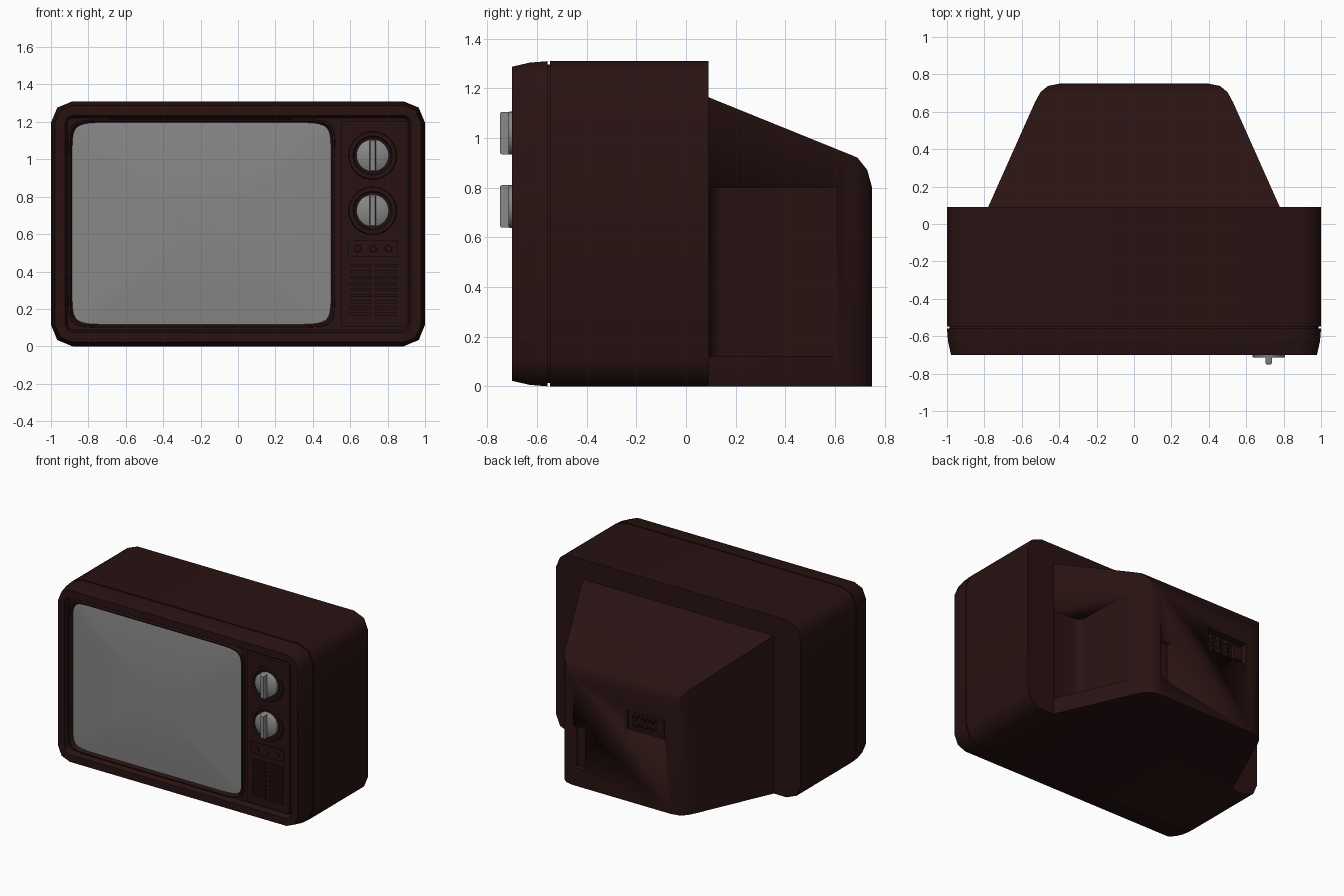
import bpy, bmesh, math
from mathutils import Vector

if "Cube" in bpy.data.objects:
    bpy.data.objects.remove(bpy.data.objects["Cube"])


def material(name, rgb):
    m = bpy.data.materials.new(name)
    m.diffuse_color = (*rgb, 1)
    m.use_nodes = True
    m.node_tree.nodes["Principled BSDF"].inputs["Base Color"].default_value = m.diffuse_color
    return m


BROWN = material("dark brown plastic", (0.022, 0.0062, 0.006))
GREY = material("grey glass and metal", (0.25, 0.245, 0.245))


def finish(name, bm, mat, angle=50):
    bmesh.ops.recalc_face_normals(bm, faces=bm.faces)
    me = bpy.data.meshes.new(name)
    bm.to_mesh(me)
    bm.free()
    me.materials.append(mat)
    ob = bpy.data.objects.new(name, me)
    bpy.context.collection.objects.link(ob)
    bpy.ops.object.select_all(action='DESELECT')
    ob.select_set(True)
    bpy.context.view_layer.objects.active = ob
    bpy.ops.object.shade_smooth_by_angle(angle=math.radians(angle))
    return ob


def loft(name, loops, mat, caps=(True, True), angle=50):
    bm = bmesh.new()
    rings = [[bm.verts.new(p) for p in loop] for loop in loops]
    n = len(rings[0])
    for a, b in zip(rings, rings[1:]):
        for i in range(n):
            j = (i + 1) % n
            bm.faces.new((a[i], a[j], b[j], b[i]))
    if caps[0]:
        bm.faces.new(rings[0])
    if caps[1]:
        bm.faces.new(rings[-1])
    return finish(name, bm, mat, angle)


def box(name, x0, x1, y0, y1, z0, z1, mat=BROWN):
    loops = [[(x0, y, z0), (x1, y, z0), (x1, y, z1), (x0, y, z1)] for y in (y0, y1)]
    return loft(name, loops, mat)


def rounded_rect(inset, y, r=0.115):
    # cabinet outline, two facets per corner
    x, z0, z1 = 1 - inset, inset, 1.31 - inset
    r = max(r - inset, 0.03)
    pts = []
    for cx, cz, a0 in ((x - r, z1 - r, 0), (-x + r, z1 - r, 90),
                       (-x + r, z0 + r, 180), (x - r, z0 + r, 270)):
        for k in range(3):
            a = math.radians(a0 + 45 * k)
            pts.append((cx + r * math.cos(a), y, cz + r * math.sin(a)))
    return pts


def screen_loop(s, y, n=64, p=16):
    pts = []
    for i in range(n):
        a = 2 * math.pi * (i + 0.5) / n
        c, d = math.cos(a), math.sin(a)
        pts.append((-0.195 + 0.692 * s * math.copysign(abs(c) ** (2 / p), c), y,
                    0.657 + 0.54 * s * math.copysign(abs(d) ** (2 / p), d)))
    return pts


def circle(cx, cz, r, y, n=32):
    return [(cx + r * math.cos(2 * math.pi * i / n), y,
             cz + r * math.sin(2 * math.pi * i / n)) for i in range(n)]


# cabinet with seam groove, tapered front bezel and recessed front
loft("cabinet", [rounded_rect(i, y) for i, y in (
    (0, 0.09), (0, -0.548), (0.014, -0.548), (0.014, -0.558), (0, -0.558),
    (0.006, -0.63), (0.022, -0.70), (0.075, -0.70), (0.088, -0.655))], BROWN)

# screen and its raised surround
loft("screen", [screen_loop(s, -0.66 - 0.025 * (1 - s * s))
                for s in (1, 0.8, 0.6, 0.4, 0.2)], GREY, (False, True))
loft("screen_surround", [screen_loop(s, y) for s, y in (
    (1.032, -0.65), (1.03, -0.688), (1.016, -0.688), (0.998, -0.655))],
    BROWN, (False, False))

# control panel
box("control_panel", 0.55, 0.9, -0.682, -0.65, 0.105, 1.205)
for tag, z in (("upper", 1.02), ("lower", 0.725)):
    loft(tag + "_dial_ring", [circle(0.72, z, r, y) for r, y in (
        (0.13, -0.68), (0.125, -0.694), (0.105, -0.694), (0.098, -0.684))],
        BROWN, (False, True))
    loft(tag + "_knob", [circle(0.72, z, r, y) for r, y in (
        (0.087, -0.68), (0.087, -0.71), (0.082, -0.715))], GREY, (False, True))
    # grip bar with narrowed front edge
    loft(tag + "_knob_grip", [
        [(0.72 - w, y, z - h), (0.72 + w, y, z - h), (0.72 + w, y, z + h), (0.72 - w, y, z + h)]
        for w, h, y in ((0.018, 0.086, -0.70), (0.018, 0.086, -0.742), (0.012, 0.08, -0.75))], GREY)

# button box and speaker slats
box("button_plate", 0.59, 0.855, -0.692, -0.68, 0.48, 0.565)
for i in range(3):
    loft(f"button_{i + 1}", [circle(0.64 + 0.0825 * i, 0.522, r, y, 16) for r, y in (
        (0.02, -0.69), (0.016, -0.699))], BROWN, (False, True))
for row in range(9):
    z = 0.165 + 0.0325 * row
    for side, x0, x1 in (("left", 0.6, 0.71), ("right", 0.735, 0.85)):
        box(f"speaker_slat_{side}_{row + 1}", x0, x1, -0.694, -0.68, z, z + 0.016)

# rear housing: plan outline extruded up, then sliced by the sloping top
half = [(0.785, 0.08), (0.78, 0.09), (0.53, 0.65), (0.5, 0.705), (0.46, 0.738), (0.4, 0.75)]
plan = half + [(-x, y) for x, y in reversed(half)]
bm = bmesh.new()
low = [bm.verts.new((x, y, 0)) for x, y in plan]
high = [bm.verts.new((x, y, 1.3)) for x, y in plan]
bm.faces.new(low)
bm.faces.new(high)
for i in range(len(plan)):
    j = (i + 1) % len(plan)
    bm.faces.new((low[i], low[j], high[j], high[i]))
bmesh.ops.recalc_face_normals(bm, faces=bm.faces)
top = [(0.09, 1.165), (0.69, 0.922), (0.73, 0.872), (0.75, 0.80)]
for (y0, z0), (y1, z1) in zip(top, top[1:]):
    res = bmesh.ops.bisect_plane(
        bm, geom=bm.verts[:] + bm.edges[:] + bm.faces[:], plane_co=(0, y0, z0),
        plane_no=Vector((0, z0 - z1, y1 - y0)), clear_outer=True)
    cut = [e for e in res["geom_cut"] if isinstance(e, bmesh.types.BMEdge)]
    bmesh.ops.holes_fill(bm, edges=cut)
housing = finish("rear_housing", bm, BROWN, 35)

# side pocket, socket bay and cable slot cut into the housing
pocket = [(1, 0.094), (0.61, 0.094), (0.57, 0.105), (0.55, 0.14), (0.55, 0.68), (1, 0.68)]
cutters = [
    loft("side_pocket_cutter", [[(x, y, z) for x, y in pocket] for z in (0.12, 0.8)], BROWN),
    box("socket_bay_cutter", -0.35, -0.02, 0.70, 0.85, 0.51, 0.67),
    box("cable_slot_cutter", 0.30, 0.395, 0.70, 0.85, 0.13, 0.44),
]
for c in cutters:
    c.hide_render = True
    mod = housing.modifiers.new(c.name, 'BOOLEAN')
    mod.operation = 'DIFFERENCE'
    mod.solver = 'EXACT'
    mod.object = c
    bpy.context.view_layer.objects.active = housing
    bpy.ops.object.modifier_apply(modifier=mod.name)
    bpy.data.objects.remove(c)

# sockets inside the bay
for i in range(3):
    for j in range(2):
        loft(f"socket_{i}_{j}", [circle(-0.09 - 0.065 * i, 0.56 + 0.06 * j, r, y, 12)
                                 for r, y in ((0.022, 0.69), (0.022, 0.725), (0.012, 0.725), (0.012, 0.71))],
             BROWN, (False, True))
box("aerial_socket", -0.33, -0.265, 0.69, 0.725, 0.54, 0.64)
